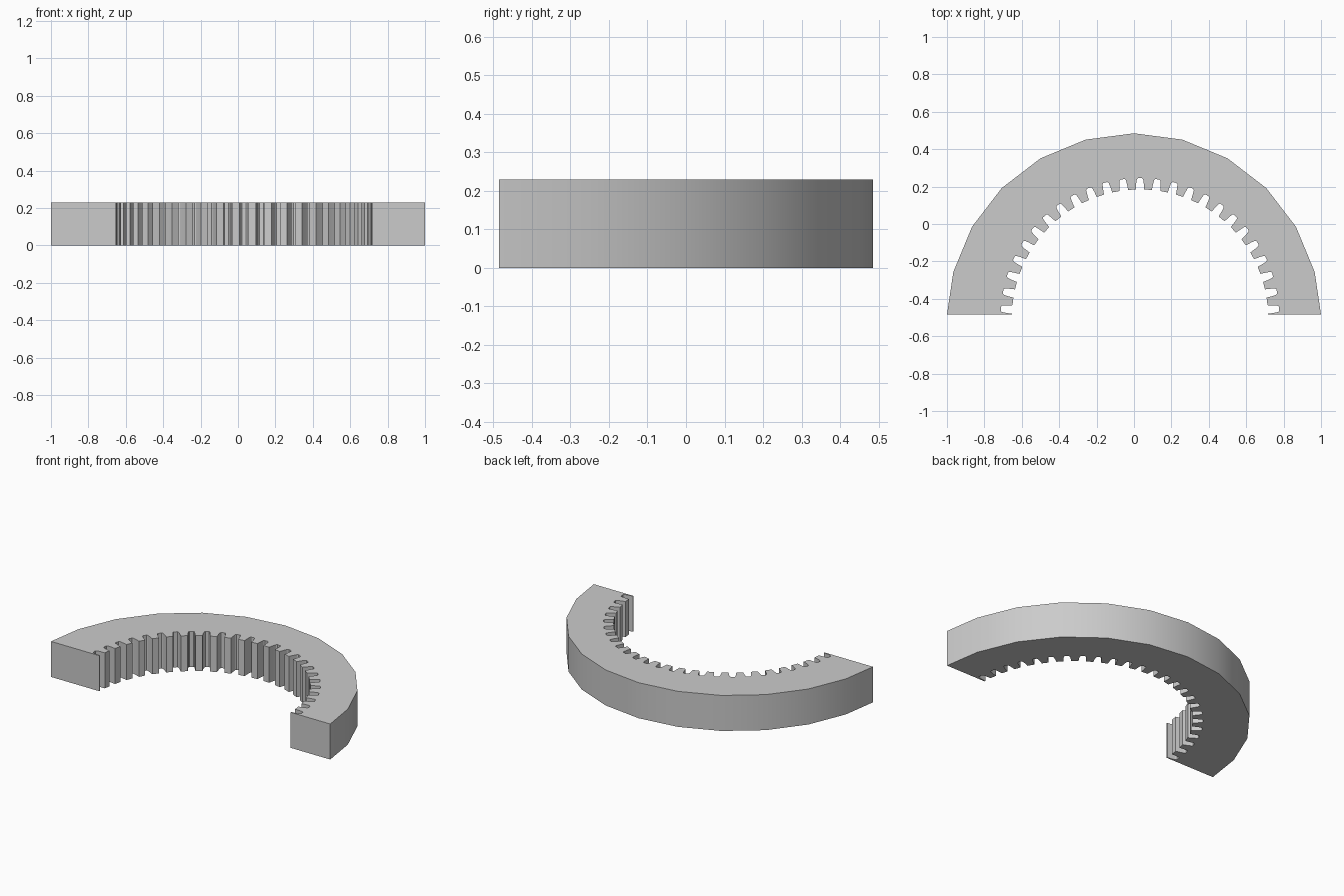
import bpy, bmesh
from math import sin, cos, radians

cube = bpy.data.objects.get("Cube")
if cube:
    bpy.data.objects.remove(cube, do_unlink=True)

HEIGHT = 0.23
FRONT = -0.485                      # flat cut across both ends
GEAR_X, GEAR_Y = 0.032, -0.50       # centre of the toothed bore
TIP, ROOT = 0.685, 0.745
PITCH = 360 / 50


def polar(cx, cy, radius, degrees):
    a = radians(degrees)
    return (cx + radius * cos(a), cy + radius * sin(a))


# Outer rim, right end to left end
profile = [(1.0, FRONT)]
profile += [polar(0, FRONT - 0.03, 1.0, 15 * k) for k in range(1, 12)]
profile += [(-1.0, FRONT)]

# Toothed inner rim, back from left end to right end
gap_shape = [(TIP, 1.9), (0.718, 1.6), (ROOT - 0.006, 1.3), (ROOT, 0.85)]
profile.append((GEAR_X - TIP, FRONT))
for k in reversed(range(25)):
    middle = PITCH * (k + 0.5)
    profile += [polar(GEAR_X, GEAR_Y, r, middle + h) for r, h in gap_shape]
    profile += [polar(GEAR_X, GEAR_Y, r, middle - h) for r, h in reversed(gap_shape)]
profile.append((GEAR_X + TIP, FRONT))

# Extrude the profile into the half ring
bm = bmesh.new()
base = bm.faces.new([bm.verts.new((x, y, 0)) for x, y in profile])
result = bmesh.ops.extrude_face_region(bm, geom=[base], use_keep_orig=True)
top = [v for v in result["geom"] if isinstance(v, bmesh.types.BMVert)]
bmesh.ops.translate(bm, verts=top, vec=(0, 0, HEIGHT))
bmesh.ops.recalc_face_normals(bm, faces=bm.faces)
mesh = bpy.data.meshes.new("half_ring_gear")
bm.to_mesh(mesh)
bm.free()

gear = bpy.data.objects.new("half_ring_gear", mesh)
bpy.context.collection.objects.link(gear)

# Plain grey
grey = bpy.data.materials.new("light_grey")
grey.use_nodes = True
colour = (0.6, 0.6, 0.6, 1)
grey.diffuse_color = colour
grey.node_tree.nodes["Principled BSDF"].inputs["Base Color"].default_value = colour
mesh.materials.append(grey)

# Smooth rim, crisp teeth and edges
bpy.ops.object.select_all(action="DESELECT")
gear.select_set(True)
bpy.context.view_layer.objects.active = gear
bpy.ops.object.shade_smooth_by_angle(angle=radians(25))
